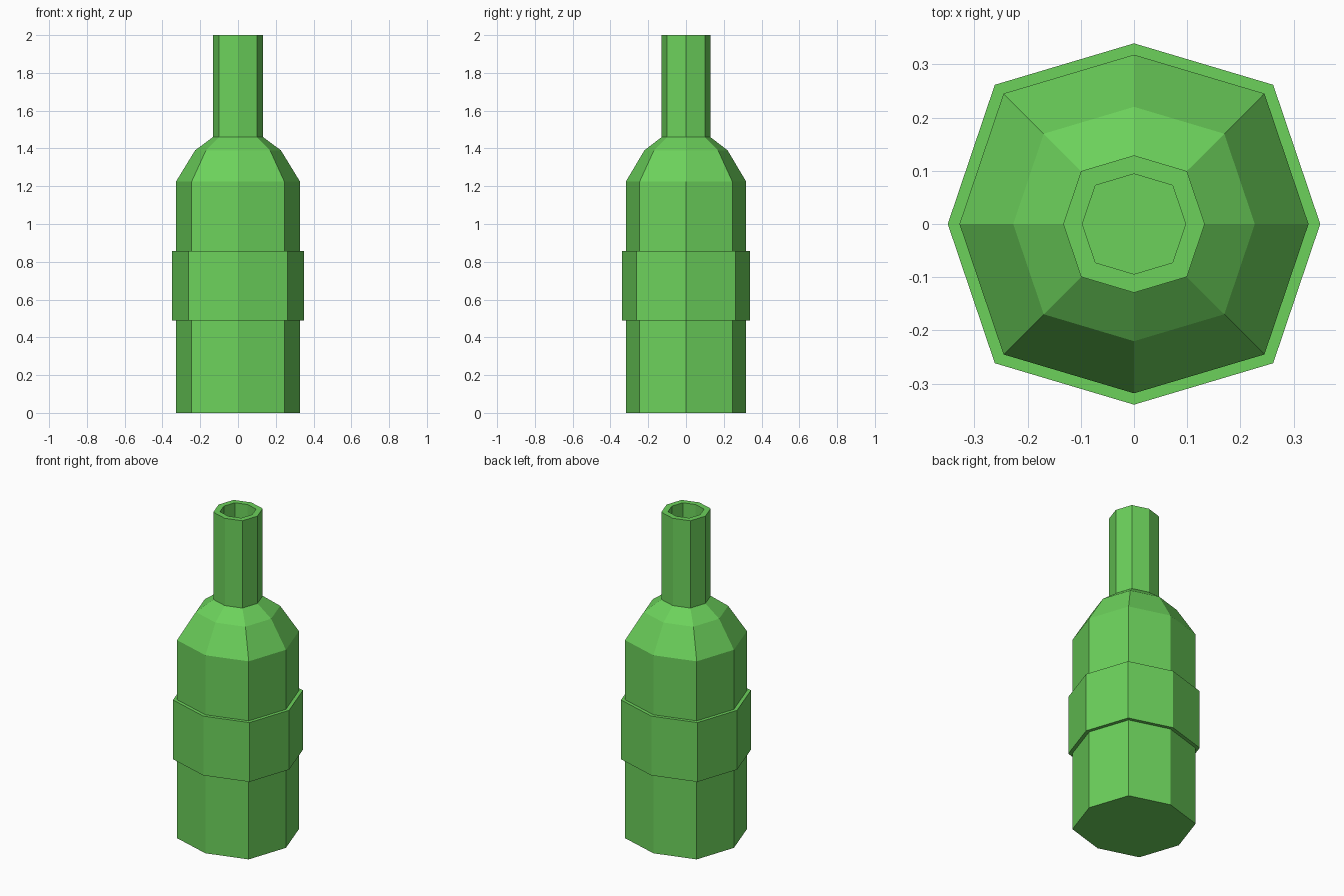
import bpy
import bmesh
import math

cube = bpy.data.objects.get("Cube")
if cube:
    bpy.data.objects.remove(cube, do_unlink=True)

# Green glass, the only colour
green = bpy.data.materials.new("bottle_green")
green.use_nodes = True
colour = (0.15, 0.64, 0.105, 1.0)
green.diffuse_color = colour
shader = green.node_tree.nodes["Principled BSDF"]
shader.inputs["Base Color"].default_value = colour
shader.inputs["Roughness"].default_value = 0.8

SIDES = 8


def section(radius, z):
    """Slightly squarish octagon with corners on both axes."""
    points = []
    for i in range(SIDES):
        a = math.tau * i / SIDES
        k = 1.057 if i % 2 else 1.0
        sx, sy = (1.0, 1.0) if i % 2 else (1.0, 0.97)
        points.append((radius * k * sx * math.cos(a), radius * k * sy * math.sin(a), z))
    return points


def lathe(name, profile, closed=False):
    """Bridge octagonal sections; cap both ends, or join them into a ring."""
    bm = bmesh.new()
    rings = [[bm.verts.new(p) for p in section(r, z)] for r, z in profile]
    pairs = list(zip(rings, rings[1:]))
    if closed:
        pairs.append((rings[-1], rings[0]))
    else:
        bm.faces.new(rings[0])
        bm.faces.new(rings[-1])
    for low, high in pairs:
        for i in range(SIDES):
            j = (i + 1) % SIDES
            bm.faces.new((low[i], low[j], high[j], high[i]))
    bmesh.ops.recalc_face_normals(bm, faces=bm.faces)
    mesh = bpy.data.meshes.new(name)
    bm.to_mesh(mesh)
    bm.free()
    mesh.materials.append(green)
    obj = bpy.data.objects.new(name, mesh)
    bpy.context.collection.objects.link(obj)
    return obj


# Body, shoulders and hollow neck, outside first, then down into the mouth
lathe("bottle", [
    (0.328, 0.0), (0.328, 1.225),
    (0.227, 1.39), (0.133, 1.46),
    (0.133, 2.0), (0.097, 2.0), (0.097, 1.46),
])

# Raised label band around the body
lathe("label_band", [(0.32, 0.49), (0.35, 0.49), (0.35, 0.857), (0.32, 0.857)], closed=True)
